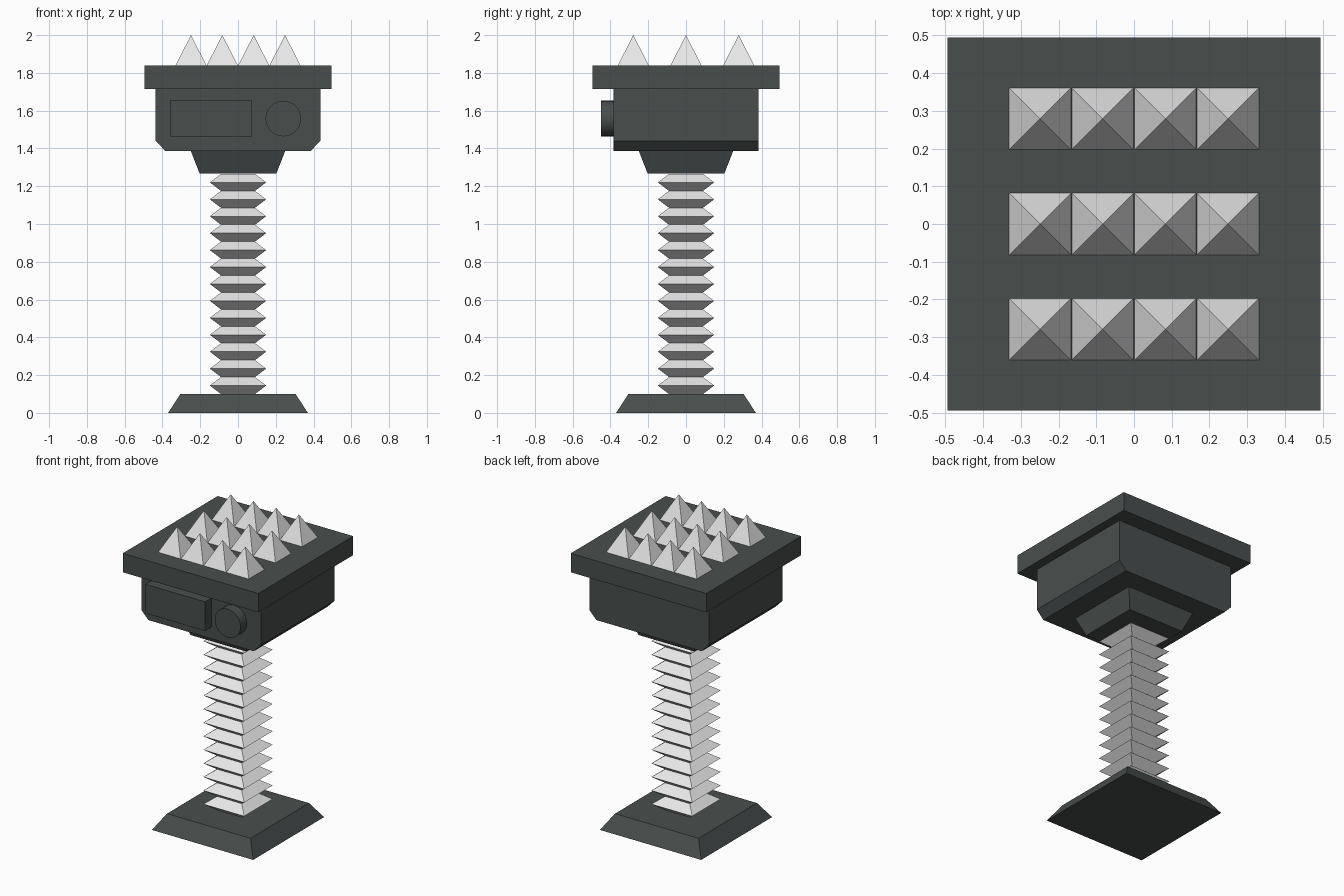
import bpy, bmesh, math

if "Cube" in bpy.data.objects:
    bpy.data.objects.remove(bpy.data.objects["Cube"])


def material(name, rgb):
    m = bpy.data.materials.new(name)
    m.diffuse_color = (*rgb, 1)
    m.use_nodes = True
    m.node_tree.nodes["Principled BSDF"].inputs["Base Color"].default_value = m.diffuse_color
    return m


dark = material("dark slate", (0.066, 0.077, 0.075))
light = material("light grey", (0.8, 0.8, 0.8))


def finish(bm, name, mat):
    bmesh.ops.recalc_face_normals(bm, faces=bm.faces)
    me = bpy.data.meshes.new(name)
    bm.to_mesh(me)
    bm.free()
    me.materials.append(mat)
    ob = bpy.data.objects.new(name, me)
    bpy.context.collection.objects.link(ob)
    return ob


def square_stack(name, levels, mat):
    """Square rings (half width, z) joined into a capped solid."""
    bm = bmesh.new()
    rings = [[bm.verts.new((sx * h, sy * h, z)) for sx, sy in
              ((-1, -1), (1, -1), (1, 1), (-1, 1))] for h, z in levels]
    for a, b in zip(rings, rings[1:]):
        for i in range(4):
            j = (i + 1) % 4
            bm.faces.new((a[i], a[j], b[j], b[i]))
    bm.faces.new(rings[0])
    bm.faces.new(rings[-1])
    return finish(bm, name, mat)


def extrude_y(name, profile, y0, y1, mat):
    """An (x, z) outline extruded from y0 to y1."""
    bm = bmesh.new()
    face = bm.faces.new([bm.verts.new((x, y0, z)) for x, z in profile])
    ext = bmesh.ops.extrude_face_region(bm, geom=[face])
    moved = [v for v in ext["geom"] if isinstance(v, bmesh.types.BMVert)]
    bmesh.ops.translate(bm, vec=(0, y1 - y0, 0), verts=moved)
    return finish(bm, name, mat)


# Foot, neck and top plate
square_stack("base", [(0.37, 0), (0.305, 0.1)], dark)
square_stack("neck", [(0.203, 1.267), (0.25, 1.387)], dark)
square_stack("top_plate", [(0.495, 1.715), (0.495, 1.84)], dark)

# Folded bellows column
folds, z0, z1 = 13, 0.1, 1.265
step = (z1 - z0) / folds
levels = [(0.09, 0.002), (0.09, z0)]
for i in range(folds):
    levels += [(0.149, z0 + (i + 0.5) * step), (0.09, z0 + (i + 1) * step)]
square_stack("bellows", levels, light)

# Housing with chamfered lower side edges
extrude_y("housing", [(-0.436, 1.715), (-0.436, 1.44), (-0.385, 1.387),
                      (0.385, 1.387), (0.436, 1.44), (0.436, 1.715)],
          -0.385, 0.385, dark)

# Front panel and round knob
extrude_y("front_panel", [(-0.36, 1.463), (0.075, 1.463),
                          (0.075, 1.655), (-0.36, 1.655)], -0.45, -0.38, dark)
n = 32
knob = extrude_y("front_knob", [(0.24 + 0.094 * math.cos(2 * math.pi * i / n),
                                 1.558 + 0.094 * math.sin(2 * math.pi * i / n))
                                for i in range(n)], -0.45, -0.38, dark)
bpy.context.view_layer.objects.active = knob
knob.select_set(True)
bpy.ops.object.shade_smooth_by_angle(angle=math.radians(30))

# Pyramid spikes, four by three
bm = bmesh.new()
r = 0.082
for x in (-0.249, -0.083, 0.083, 0.249):
    for y in (-0.279, 0, 0.279):
        ring = [bm.verts.new((x + sx * r, y + sy * r, 1.84)) for sx, sy in
                ((-1, -1), (1, -1), (1, 1), (-1, 1))]
        tip = bm.verts.new((x, y, 2.0))
        bm.faces.new(ring)
        for i in range(4):
            bm.faces.new((ring[i], ring[(i + 1) % 4], tip))
finish(bm, "spikes", light)
